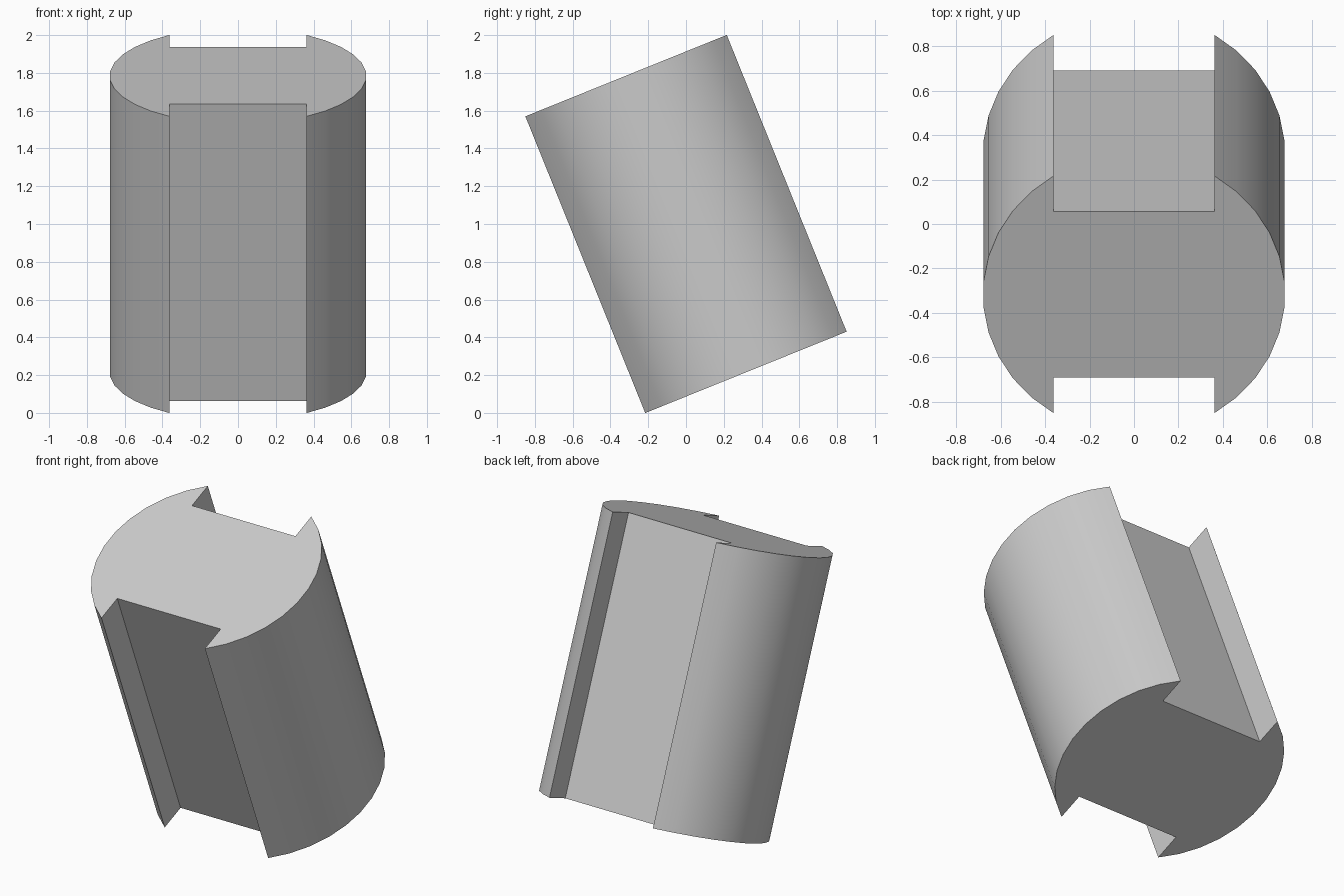
import bpy, bmesh
from math import asin, sin, cos, radians
from mathutils import Matrix

default = bpy.data.objects.get("Cube")
if default:
    bpy.data.objects.remove(default, do_unlink=True)

RADIUS = 0.68        # round sides
SLOT_HALF = 0.363    # half width of the two slots
SLOT_FLOOR = 0.404   # distance of each slot floor from the axis
LENGTH = 1.694
TILT = radians(22)
STEPS = 11           # flats along each round side

grey = bpy.data.materials.new("plain grey")
grey.use_nodes = True
colour = (0.6, 0.6, 0.6, 1)
grey.diffuse_color = colour
grey.node_tree.nodes["Principled BSDF"].inputs["Base Color"].default_value = colour

# Half outline: slot corner, round side, slot corner
edge = asin((RADIUS**2 - SLOT_HALF**2) ** 0.5 / RADIUS)
angles = [-edge + 2 * edge * i / STEPS for i in range(STEPS + 1)]
half = [(SLOT_HALF, -SLOT_FLOOR)]
half += [(RADIUS * cos(a), RADIUS * sin(a)) for a in angles]
half += [(SLOT_HALF, SLOT_FLOOR)]
outline = half + [(-x, -y) for x, y in half]

# Slotted cylinder, extruded along its axis and then tilted
bm = bmesh.new()
base = bm.faces.new([bm.verts.new((x, y, -LENGTH / 2)) for x, y in outline])
top = bmesh.ops.extrude_face_region(bm, geom=[base], use_keep_orig=True)
bmesh.ops.translate(bm, vec=(0, 0, LENGTH),
                    verts=[v for v in top["geom"] if isinstance(v, bmesh.types.BMVert)])
bmesh.ops.recalc_face_normals(bm, faces=bm.faces)
bm.transform(Matrix.Translation((0, 0, 1)) @ Matrix.Rotation(TILT, 4, "X"))

mesh = bpy.data.meshes.new("slotted_cylinder")
bm.to_mesh(mesh)
bm.free()
mesh.materials.append(grey)
body = bpy.data.objects.new("slotted_cylinder", mesh)
bpy.context.collection.objects.link(body)

# Smooth round sides, sharp slots and ends
bpy.context.view_layer.objects.active = body
body.select_set(True)
bpy.ops.object.shade_smooth_by_angle(angle=radians(30))
